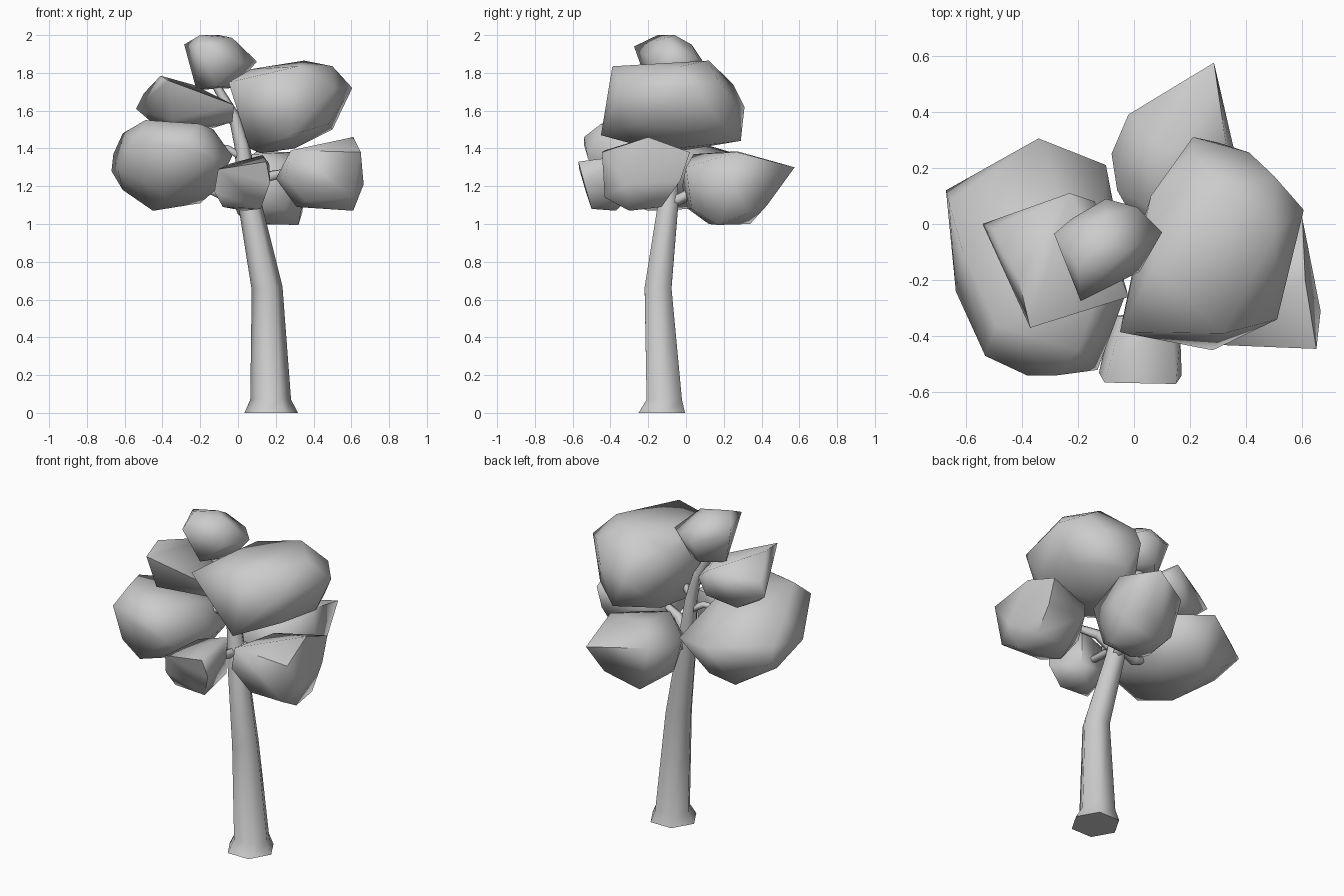
import bpy, bmesh, math
from mathutils import Vector


def finish(name, bm, angle):
    bmesh.ops.recalc_face_normals(bm, faces=bm.faces)
    me = bpy.data.meshes.new(name)
    bm.to_mesh(me)
    bm.free()
    ob = bpy.data.objects.new(name, me)
    bpy.context.collection.objects.link(ob)
    bpy.ops.object.select_all(action='DESELECT')
    ob.select_set(True)
    bpy.context.view_layer.objects.active = ob
    bpy.ops.object.shade_smooth_by_angle(angle=math.radians(angle))
    return ob


def tube(name, path, sides=6, flat=False):
    """Tapered tube through (x, y, z, radius) stations."""
    bm = bmesh.new()
    rings = []
    pts = [Vector(p[:3]) for p in path]
    for i, p in enumerate(path):
        d = pts[min(i + 1, len(pts) - 1)] - pts[max(i - 1, 0)]
        if flat and i < 2:
            d = Vector((0, 0, 1))
        q = Vector((0, 0, 1)).rotation_difference(d.normalized())
        rings.append([bm.verts.new(pts[i] + q @ Vector(
            (p[3] * math.cos(a), p[3] * math.sin(a), 0)))
            for a in (math.tau * k / sides for k in range(sides))])
    for a, b in zip(rings, rings[1:]):
        for k in range(sides):
            n = (k + 1) % sides
            bm.faces.new((a[k], a[n], b[n], b[k]))
    bm.faces.new(rings[0][::-1])
    bm.faces.new(rings[-1])
    return finish(name, bm, 75)


def clump(name, pts):
    """Leaf clump: faceted convex hull around a few corner points."""
    bm = bmesh.new()
    for p in pts:
        bm.verts.new(p)
    res = bmesh.ops.convex_hull(bm, input=bm.verts)
    junk = {g for g in res["geom_interior"] + res["geom_unused"]
            if isinstance(g, bmesh.types.BMVert)}
    bmesh.ops.delete(bm, geom=list(junk), context='VERTS')
    return finish(name, bm, 75)


# Trunk with flared foot and a bend
tube("trunk", [(.176, -.128, 0, .142), (.173, -.115, .07, .108),
               (.154, -.148, .66, .082), (.064, -.095, 1.1, .062),
               (.02, -.08, 1.42, .04), (-.02, -.08, 1.57, .03),
               (-.12, -.08, 1.74, .022)], flat=True)

# Branches into the clumps
for name, path in {
    "branch_left": [(.04, -.09, 1.2, .03), (-.08, -.1, 1.15, .03), (-.2, -.12, 1.2, .02)],
    "branch_front": [(.05, -.1, 1.18, .03), (.04, -.25, 1.2, .025), (.03, -.4, 1.22, .02)],
    "branch_right": [(.05, -.1, 1.15, .03), (.15, -.14, 1.25, .03), (.3, -.2, 1.28, .02)],
    "branch_back": [(.06, -.1, 1.1, .03), (.1, .02, 1.16, .03), (.12, .15, 1.2, .02)],
    "branch_upper_right": [(.01, -.08, 1.42, .025), (.06, -.07, 1.5, .022), (.2, -.05, 1.55, .018)],
    "branch_upper_left": [(-.02, -.08, 1.53, .02), (-.09, -.1, 1.6, .018), (-.2, -.12, 1.65, .015)],
    "branch_low_left": [(.01, -.08, 1.36, .022), (-.06, -.09, 1.4, .02), (-.15, -.1, 1.4, .015)],
}.items():
    tube(name, path, sides=5)

# Leaf clumps
clump("clump_large_left", [
    (-.67, .12, 1.28), (-.34, .305, 1.36), (-.10, .21, 1.32), (-.03, -.25, 1.36),
    (-.13, -.52, 1.35), (-.28, -.54, 1.46), (-.38, -.54, 1.42), (-.53, -.47, 1.45),
    (-.635, -.24, 1.28), (-.61, -.1, 1.48), (-.49, -.36, 1.55), (-.2, -.45, 1.53),
    (-.43, .13, 1.085), (-.2, -.03, 1.11), (-.12, -.3, 1.18), (-.38, -.42, 1.14),
    (-.61, -.02, 1.18), (-.45, -.2, 1.07), (-.06, 0, 1.3), (-.13, -.25, 1.5),
    (-.5, -.42, 1.23), (-.3, .2, 1.15), (-.66, .08, 1.37)])

clump("clump_large_right", [
    (-.05, -.385, 1.75), (.06, .1, 1.79), (.21, .31, 1.62), (.41, .255, 1.65),
    (.605, .05, 1.72), (.51, -.34, 1.72), (.28, -.45, 1.47), (.35, .12, 1.865),
    (.5, -.03, 1.835), (.32, -.39, 1.835), (.07, -.15, 1.82), (.5, .05, 1.5),
    (.3, .29, 1.44), (.06, -.17, 1.4), (.1, .1, 1.41), (.3, -.05, 1.4),
    (.48, -.25, 1.53), (.12, -.1, 1.375), (.03, 0, 1.6), (.2, .25, 1.74),
    (.5, .17, 1.76), (.45, .2, 1.52)])

clump("clump_upper_left", [
    (-.54, 0, 1.61), (-.23, .11, 1.735), (-.14, .08, 1.66), (-.02, -.26, 1.63),
    (-.37, -.37, 1.76), (-.41, -.2, 1.785), (-.5, -.02, 1.69), (-.47, -.05, 1.55),
    (-.16, -.05, 1.5), (-.03, -.22, 1.54), (-.35, -.3, 1.55), (-.2, .09, 1.565),
    (-.38, .04, 1.515), (-.3, -.15, 1.5)])

clump("clump_top", [
    (-.285, -.035, 1.95), (-.1, .09, 1.86), (.01, .06, 1.88), (.1, -.03, 1.86),
    (.02, -.17, 1.85), (-.19, -.275, 1.94), (-.2, -.15, 2), (-.1, -.06, 2),
    (-.03, -.1, 1.985), (-.22, -.08, 1.71), (-.02, -.02, 1.72),
    (-.12, -.2, 1.73), (-.12, .04, 1.73), (-.22, .02, 1.9), (-.1, .03, 1.95)])

clump("clump_front", [
    (-.125, -.53, 1.17), (-.105, -.565, 1.29), (.15, -.57, 1.33), (.17, -.54, 1.22),
    (.12, -.5, 1.08), (-.08, -.5, 1.09), (-.04, -.33, 1.32), (.13, -.3, 1.365),
    (.13, -.3, 1.14), (-.08, -.33, 1.17), (.165, -.4, 1.32), (.03, -.37, 1.07)])

clump("clump_right", [
    (.65, -.445, 1.38), (.28, -.43, 1.39), (.25, -.42, 1.25), (.2, -.25, 1.24),
    (.6, .02, 1.38), (.61, -.2, 1.46), (.665, -.31, 1.21), (.61, -.43, 1.14),
    (.36, -.39, 1.12), (.61, -.3, 1.07), (.6, -.13, 1.09), (.35, -.15, 1.1),
    (.31, -.27, 1.09), (.3, -.07, 1.35), (.6, -.03, 1.23), (.33, -.04, 1.25)])

clump("clump_back", [
    (.285, .575, 1.3), (-.02, .39, 1.3), (-.08, .25, 1.25), (-.06, .12, 1.27),
    (.08, .04, 1.37), (.1, .27, 1.385), (.33, .27, 1.38), (.36, .25, 1.2),
    (.34, .33, 1.06), (.32, .17, .995), (.08, .34, 1.0), (.12, .12, 1.0),
    (0, .12, 1.05), (-.02, .3, 1.1), (.26, .43, 1.1), (.3, 0, 1.3),
    (.02, -.02, 1.2), (.25, .03, 1.08), (.05, .01, 1.08)])
